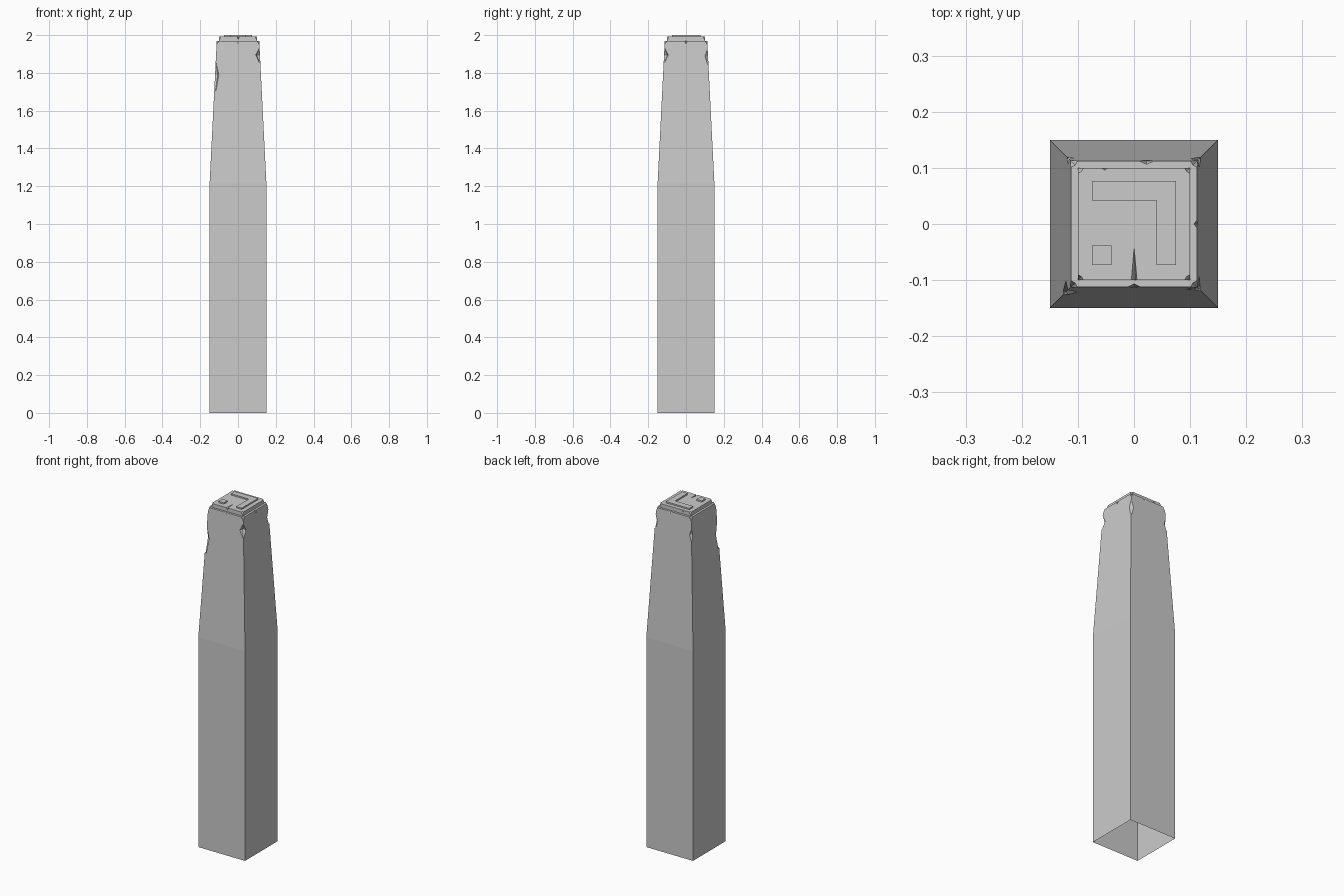
import bpy, bmesh
from mathutils import Vector

if "Cube" in bpy.data.objects:
    bpy.data.objects.remove(bpy.data.objects["Cube"])


def finish(name, bm):
    bmesh.ops.recalc_face_normals(bm, faces=bm.faces)
    mesh = bpy.data.meshes.new(name)
    bm.to_mesh(mesh)
    bm.free()
    ob = bpy.data.objects.new(name, mesh)
    bpy.context.collection.objects.link(ob)
    return ob


def loft(name, rings):
    """Closed solid through stacked rings of equal point count."""
    bm = bmesh.new()
    vs = [[bm.verts.new(p) for p in ring] for ring in rings]
    n = len(vs[0])
    for a, b in zip(vs, vs[1:]):
        for i in range(n):
            bm.faces.new((a[i], a[(i + 1) % n], b[(i + 1) % n], b[i]))
    bm.faces.new(vs[0][::-1])
    bm.faces.new(vs[-1])
    return finish(name, bm)


def square(h, z):
    return [(-h, -h, z), (h, -h, z), (h, h, z), (-h, h, z)]


def prism(name, outline, z0, z1):
    return loft(name, [[(x, y, z) for x, y in outline] for z in (z0, z1)])


def half_width(z):
    return 0.15 - 0.0375 * max(0, z - 1.22) / 0.75


def chip(bm, centre, axis, depth, width, height):
    """Diamond shaped cutter; axis points out of the stone."""
    c, out, up = Vector(centre), Vector(axis).normalized(), Vector((0, 0, 1))
    side = up.cross(out)
    pts = [c + s * v for v in (out * depth, side * width, up * height) for s in (1, -1)]
    hull = [bm.verts.new(p) for p in pts]
    bmesh.ops.convex_hull(bm, input=hull)


def carve(ob, cutter):
    mod = ob.modifiers.new("chips", 'BOOLEAN')
    mod.operation = 'DIFFERENCE'
    mod.solver = 'EXACT'
    mod.object = cutter
    bpy.context.view_layer.update()
    result = bpy.data.meshes.new_from_object(
        ob.evaluated_get(bpy.context.evaluated_depsgraph_get()))
    ob.modifiers.clear()
    ob.data = result
    bpy.data.objects.remove(cutter)


# Tapered square post
post = loft("post", [square(0.15, 0), square(0.15, 1.22), square(0.1125, 1.97)])

# Worn corners and edges of the post
bm = bmesh.new()
corner_chips = [(-1, -1, 1.79, 0.020, 0.10), (1, -1, 1.895, 0.024, 0.045),
                (1, 1, 1.89, 0.014, 0.05), (-1, 1, 1.87, 0.010, 0.04)]
for sx, sy, z, depth, height in corner_chips:
    h = half_width(z)
    chip(bm, (sx * h, sy * h, z), (sx, sy, 0), depth, 0.05, height)
for sx in (-1, 1):
    for sy in (-1, 1):
        chip(bm, (sx * 0.1125, sy * 0.1125, 1.97), (sx, sy, 0), 0.011, 0.03, 0.022)
for x, y, width in ((0, -1, 0.012), (1, 0, 0.007), (0.2, 1, 0.014)):
    chip(bm, (x * 0.1125, y * 0.1125, 1.97), (round(x), y, 0), 0.006, width, 0.022)
carve(post, finish("post_chips", bm))

# Open underside
bm = bmesh.new()
bm.from_mesh(post.data)
bottom = [f for f in bm.faces if all(v.co.z < 0.001 for v in f.verts)]
bmesh.ops.delete(bm, geom=bottom, context='FACES')
bm.to_mesh(post.data)
bm.free()

# Stepped cap with nicked corners and a crack at the front
cap = loft("cap", [square(0.1, 1.965), square(0.1, 1.992)])
bm = bmesh.new()
for sx in (-1, 1):
    for sy in (-1, 1):
        chip(bm, (sx * 0.1, sy * 0.1, 1.992), (sx, sy, 0), 0.009, 0.03, 0.02)
chip(bm, (-0.052, 0.1, 1.992), (0, 1, 0), 0.004, 0.006, 0.01)
crack = [(0, -0.038, 1.993), (-0.006, -0.104, 1.994), (0.006, -0.104, 1.994), (0.003, -0.104, 1.975)]
bmesh.ops.convex_hull(bm, input=[bm.verts.new(p) for p in crack])
carve(cap, finish("cap_chips", bm))

# Raised boundary marks
prism("corner_mark", [(-0.075, 0.042), (0.04, 0.042), (0.04, -0.073), (0.075, -0.073),
                      (0.075, 0.077), (-0.075, 0.077)], 1.99, 2.0)
prism("square_mark", [(-0.075, -0.073), (-0.04, -0.073), (-0.04, -0.038),
                      (-0.075, -0.038)], 1.99, 2.0)
